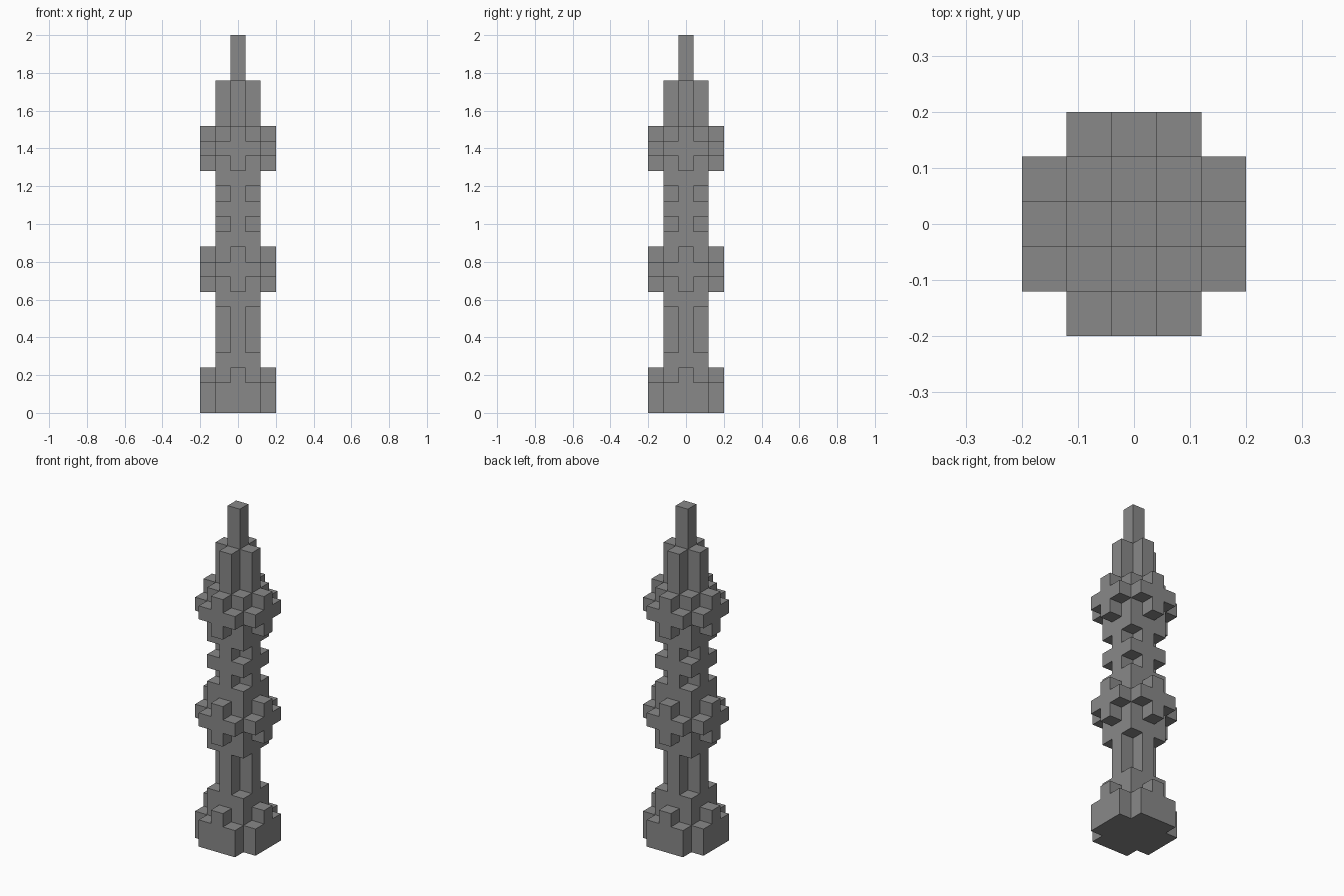
import bpy
import bmesh
from mathutils import Vector

cube = bpy.data.objects.get("Cube")
if cube:
    bpy.data.objects.remove(cube, do_unlink=True)

UNIT = 0.08  # edge of one block

stone = bpy.data.materials.new("grey stone")
stone.use_nodes = True
stone.diffuse_color = (0.25, 0.25, 0.25, 1)
stone.node_tree.nodes["Principled BSDF"].inputs["Base Color"].default_value = stone.diffuse_color

# Footprints of one block layer, as rules on the distance from the axis
FOOTPRINTS = {
    "tip": lambda a, b: a + b == 0,
    "plus": lambda a, b: a + b <= 1,
    "square": lambda a, b: max(a, b) <= 1,
    "armed": lambda a, b: max(a, b) <= 1 or a * b == 0,
    "wide": lambda a, b: a + b <= 3,
}
AXES = [Vector(v) for v in ((1, 0, 0), (0, 1, 0), (0, 0, 1))]


def build_part(name, start, layers):
    """Stack block layers upward and keep only the outer skin."""
    cells = {(x, y, start + i)
             for i, kind in enumerate(layers)
             for x in range(-2, 3) for y in range(-2, 3)
             if FOOTPRINTS[kind](abs(x), abs(y))}
    bm = bmesh.new()
    for cell in cells:
        centre = Vector(cell) + AXES[2] / 2
        for i in range(3):
            for sign in (-1, 1):
                n = AXES[i] * sign
                if tuple(int(c) for c in Vector(cell) + n) in cells:
                    continue
                u = AXES[(i + 1) % 3] / 2
                v = AXES[(i + 2) % 3] / 2 * sign
                corners = (-u - v, u - v, u + v, v - u)
                bm.faces.new([bm.verts.new((centre + n / 2 + c) * UNIT) for c in corners])
    bmesh.ops.remove_doubles(bm, verts=bm.verts, dist=UNIT / 100)
    bmesh.ops.dissolve_limit(bm, angle_limit=0.01, verts=bm.verts, edges=bm.edges)
    mesh = bpy.data.meshes.new(name)
    bm.to_mesh(mesh)
    bm.free()
    mesh.materials.append(stone)
    bpy.context.collection.objects.link(bpy.data.objects.new(name, mesh))
    return start + len(layers)


COLLAR = ["armed", "wide", "armed"]
PARTS = [
    ("base", ["wide", "wide", "armed"]),
    ("lower_shaft", ["square"] + ["plus"] * 3 + ["square"]),
    ("lower_collar", COLLAR),
    ("upper_shaft", ["square", "plus"] * 2 + ["square"]),
    ("upper_collar", COLLAR),
    ("crown", ["plus"] * 3),
    ("tip", ["tip"] * 3),
]

# Stack the parts from the ground up
level = 0
for part_name, part_layers in PARTS:
    level = build_part(part_name, level, part_layers)
